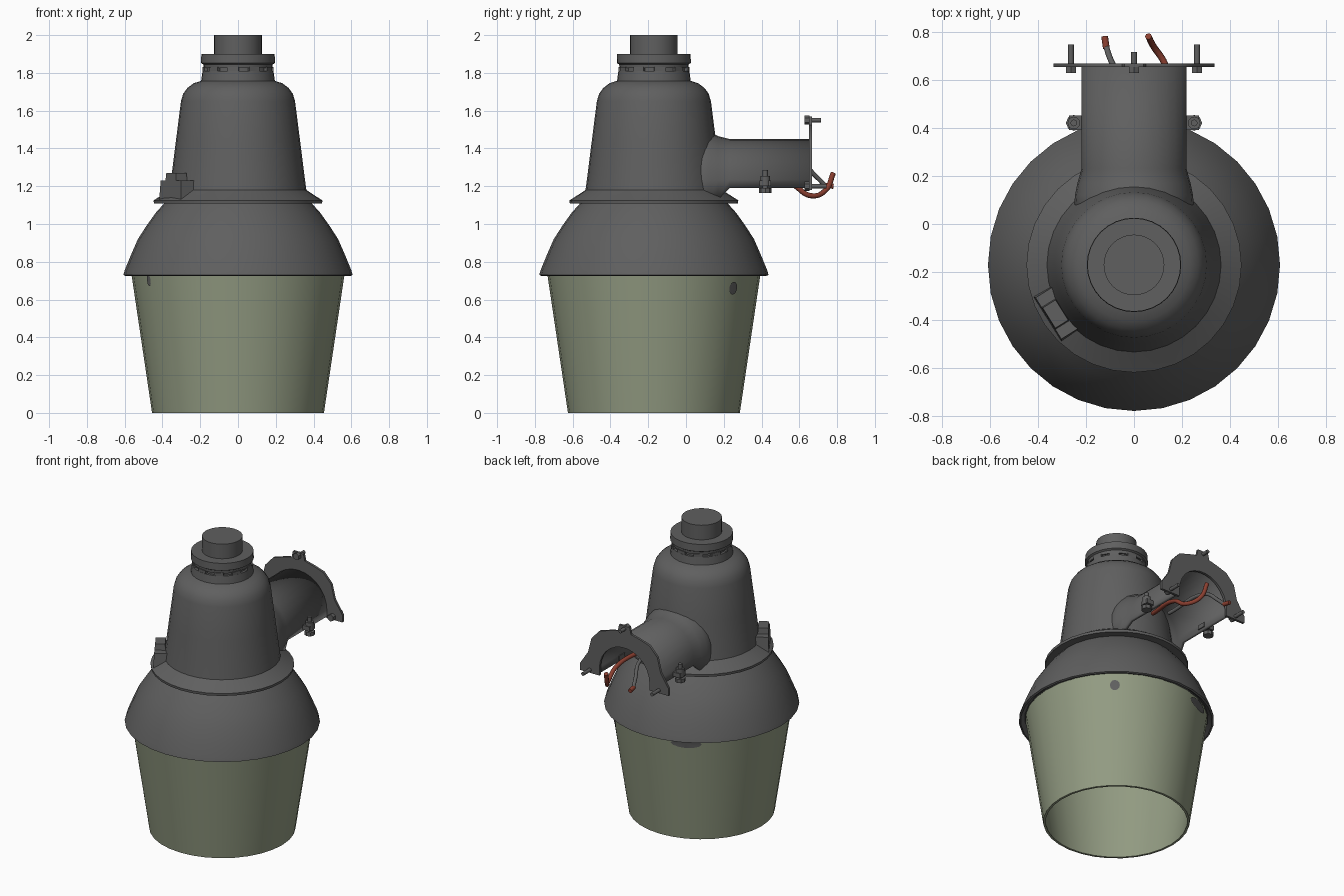
import bpy, bmesh, math
from mathutils import Vector, Matrix

AXIS_Y = -0.17

cube = bpy.data.objects.get("Cube")
if cube:
    bpy.data.objects.remove(cube, do_unlink=True)


def material(name, rgb):
    m = bpy.data.materials.new(name)
    m.use_nodes = True
    m.diffuse_color = (*rgb, 1)
    node = m.node_tree.nodes["Principled BSDF"]
    node.inputs["Base Color"].default_value = (*rgb, 1)
    node.inputs["Roughness"].default_value = 0.7
    return m


GREY = material("dark_grey_metal", (0.115, 0.115, 0.115))
GLASS = material("pale_green_glass", (0.29, 0.33, 0.225))
RED = material("red_wire", (0.26, 0.05, 0.03))


def finish(name, bm, mat, angle=35):
    bmesh.ops.recalc_face_normals(bm, faces=bm.faces)
    me = bpy.data.meshes.new(name)
    bm.to_mesh(me)
    bm.free()
    ob = bpy.data.objects.new(name, me)
    bpy.context.collection.objects.link(ob)
    me.materials.append(mat)
    bpy.ops.object.select_all(action='DESELECT')
    ob.select_set(True)
    bpy.context.view_layer.objects.active = ob
    bpy.ops.object.shade_smooth_by_angle(angle=math.radians(angle))
    return ob


def lathe(name, profile, mat, segments=32, closed=False):
    """Spin (radius, height) points round the lamp axis."""
    bm = bmesh.new()
    vs = [bm.verts.new((r, AXIS_Y, z)) for r, z in profile]
    if closed:
        vs.append(vs[0])
    edges = [bm.edges.new(p) for p in zip(vs, vs[1:])]
    bmesh.ops.spin(bm, geom=list(bm.verts) + edges, cent=(0, AXIS_Y, 0),
                   axis=(0, 0, 1), angle=2 * math.pi, steps=segments)
    bmesh.ops.remove_doubles(bm, verts=bm.verts, dist=0.0005)
    return finish(name, bm, mat)


def box(name, center, size, mat, turn=0, taper=1.0):
    bm = bmesh.new()
    bmesh.ops.create_cube(bm, size=1)
    for v in bm.verts:
        k = taper if v.co.z > 0 else 1
        v.co = (v.co.x * size[0] * k, v.co.y * size[1] * k, v.co.z * size[2])
    bm.transform(Matrix.Translation(center) @ Matrix.Rotation(turn, 4, 'Z'))
    return finish(name, bm, mat)


def rod(name, a, b, radius, mat, sides=12):
    a, b = Vector(a), Vector(b)
    bm = bmesh.new()
    bmesh.ops.create_cone(bm, cap_ends=True, segments=sides, radius1=radius,
                          radius2=radius, depth=(b - a).length)
    turn = (b - a).to_track_quat('Z', 'Y').to_matrix().to_4x4()
    bm.transform(Matrix.Translation((a + b) / 2) @ turn)
    return finish(name, bm, mat)


def wire(name, points, radius, mat):
    cu = bpy.data.curves.new(name, 'CURVE')
    cu.dimensions = '3D'
    cu.bevel_depth = radius
    cu.bevel_resolution = 2
    cu.use_fill_caps = True
    sp = cu.splines.new('BEZIER')
    sp.bezier_points.add(len(points) - 1)
    for p, co in zip(sp.bezier_points, points):
        p.co = co
        p.handle_left_type = p.handle_right_type = 'AUTO'
    cu.materials.append(mat)
    ob = bpy.data.objects.new(name, cu)
    bpy.context.collection.objects.link(ob)


def polar(radius, degrees, z):
    t = math.radians(degrees)
    return (radius * math.cos(t), AXIS_Y + radius * math.sin(t), z)


# Open glass refractor, thin walled
lathe("glass_refractor", [(0.455, 0), (0.565, 0.74), (0.55, 0.74), (0.44, 0)],
      GLASS, closed=True)

# Domed shade with a closed underside
lathe("shade", [(0, 0.75), (0.57, 0.745), (0.595, 0.725), (0.607, 0.73), (0.6, 0.755),
                (0.565, 0.84), (0.53, 0.92), (0.485, 0.99), (0.435, 1.06),
                (0.39, 1.11), (0, 1.115)], GREY)

# Ballast housing with flange and rounded shoulder
lathe("housing", [(0, 1.105), (0.445, 1.108), (0.447, 1.125), (0.4, 1.155), (0.362, 1.18),
                  (0.35, 1.27), (0.33, 1.43), (0.302, 1.65), (0.29, 1.69),
                  (0.268, 1.72), (0.235, 1.745), (0.195, 1.758), (0.188, 1.81),
                  (0, 1.81)], GREY)

# Light sensor on top
lathe("sensor_neck", [(0.172, 1.8), (0.172, 1.84)], GREY)
lathe("sensor_collar", [(0, 1.825), (0.182, 1.825), (0.184, 1.845), (0.196, 1.852),
                        (0.194, 1.9), (0, 1.9)], GREY)
lathe("sensor_cap", [(0.126, 1.89), (0.126, 2.0), (0, 2.0)], GREY)
for i in range(10):
    box("collar_tooth", polar(0.176, i * 36 + 10, 1.818), (0.02, 0.06, 0.025), GREY,
        math.radians(i * 36 + 10))

# Latch block on the front right of the flange
turn = math.radians(212)
box("latch_block", polar(0.355, 212, 1.17), (0.14, 0.22, 0.12), GREY, turn, 0.92)
box("latch_knob", polar(0.385, 212, 1.245), (0.07, 0.11, 0.05), GREY, turn, 0.9)

# Mounting arm: an arched channel, open below, flaring into the housing
bm = bmesh.new()
rings = []
for y, half, top, low in [(0.0, 0.255, 1.5, 1.12), (0.12, 0.245, 1.49, 1.12),
                          (0.17, 0.235, 1.465, 1.13), (0.23, 0.218, 1.45, 1.19),
                          (0.655, 0.218, 1.45, 1.19)]:
    base = 1.235
    ring = [(half, y, low)]
    for i in range(15):
        t = math.pi * i / 14
        ring.append((half * math.cos(t), y, base + (top - base) * math.sin(t)))
    ring.append((-half, y, low))
    rings.append([bm.verts.new(p) for p in ring])
for a, b in zip(rings, rings[1:]):
    for i in range(len(a) - 1):
        bm.faces.new((a[i], a[i + 1], b[i + 1], b[i]))
arm = finish("mounting_arm", bm, GREY)
for p in arm.data.polygons:
    outward = p.normal.dot(p.center - Vector((0, p.center.y, 1.2))) > 0
    break
solid = arm.modifiers.new("wall", 'SOLIDIFY')
solid.thickness = 0.022
solid.offset = -1 if outward else 1

# Arched mounting plate with feet and a top ear
outer = [(0.335, 1.18), (0.335, 1.23), (0.275, 1.32), (0.25, 1.42), (0.19, 1.485),
         (0.11, 1.51), (0.05, 1.525), (0.04, 1.57)]
outer += [(-x, z) for x, z in reversed(outer)]
n = len(outer)
inner = [(0.19, 1.18)]
for i in range(n - 2):
    t = math.pi * i / (n - 3)
    inner.append((0.19 * math.cos(t), 1.23 + 0.19 * math.sin(t)))
inner.append((-0.19, 1.18))
bm = bmesh.new()
vo = [bm.verts.new((x, 0.652, z)) for x, z in outer]
vi = [bm.verts.new((x, 0.652, z)) for x, z in inner]
faces = [bm.faces.new((vo[i], vo[i + 1], vi[i + 1], vi[i])) for i in range(n - 1)]
ext = bmesh.ops.extrude_face_region(bm, geom=faces)
bmesh.ops.translate(bm, vec=(0, 0.016, 0),
                    verts=[v for v in ext["geom"] if isinstance(v, bmesh.types.BMVert)])
finish("mounting_plate", bm, GREY)

# Plate bolts
for x, z, tip in [(0, 1.55, 0.715), (0.262, 1.2, 0.745), (-0.262, 1.2, 0.745)]:
    rod("plate_bolt", (x, 0.64, z), (x, tip, z), 0.012, GREY)
    rod("plate_bolt_head", (x, 0.628, z), (x, 0.653, z), 0.024, GREY, 6)

# Clamp ears and bolts on the arm sides
for s in (-1, 1):
    box("clamp_ear", (s * 0.23, 0.42, 1.215), (0.08, 0.06, 0.03), GREY)
    rod("clamp_bolt", (s * 0.25, 0.42, 1.17), (s * 0.25, 0.42, 1.285), 0.014, GREY)
    rod("clamp_nut", (s * 0.25, 0.42, 1.165), (s * 0.25, 0.42, 1.19), 0.033, GREY, 8)
    rod("clamp_boss", (s * 0.25, 0.42, 1.2), (s * 0.25, 0.42, 1.255), 0.026, GREY)

# Supply wires coming out of the arm
wire("red_supply_wire", [(0.1, 0.3, 1.25), (0.14, 0.56, 1.21), (0.13, 0.66, 1.15),
                         (0.08, 0.74, 1.18), (0.06, 0.78, 1.27)], 0.014, RED)
wire("grey_supply_wire", [(-0.03, 0.3, 1.3), (-0.07, 0.62, 1.31), (-0.1, 0.69, 1.25),
                          (-0.115, 0.735, 1.205)], 0.012, GREY)
wire("red_wire_tip", [(-0.115, 0.73, 1.205), (-0.122, 0.78, 1.2)], 0.014, RED)

# Dark patches lying on the upper glass, following its curve
for az, z0, wide, tall in [(49, 0.66, 3.2, 0.034), (115, 0.7, 10, 0.03), (213, 0.7, 1.8, 0.03)]:
    bm = bmesh.new()
    rim = []
    for i in range(12):
        t = math.tau * i / 12
        z = z0 + tall * math.sin(t)
        r = 0.455 + 0.11 * z / 0.74 + 0.004
        rim.append(bm.verts.new(polar(r, az + wide * math.cos(t), z)))
    hub = bm.verts.new(polar(0.459 + 0.11 * z0 / 0.74, az, z0))
    for i in range(12):
        bm.faces.new((rim[i], rim[(i + 1) % 12], hub))
    finish("glass_patch", bm, GREY)
